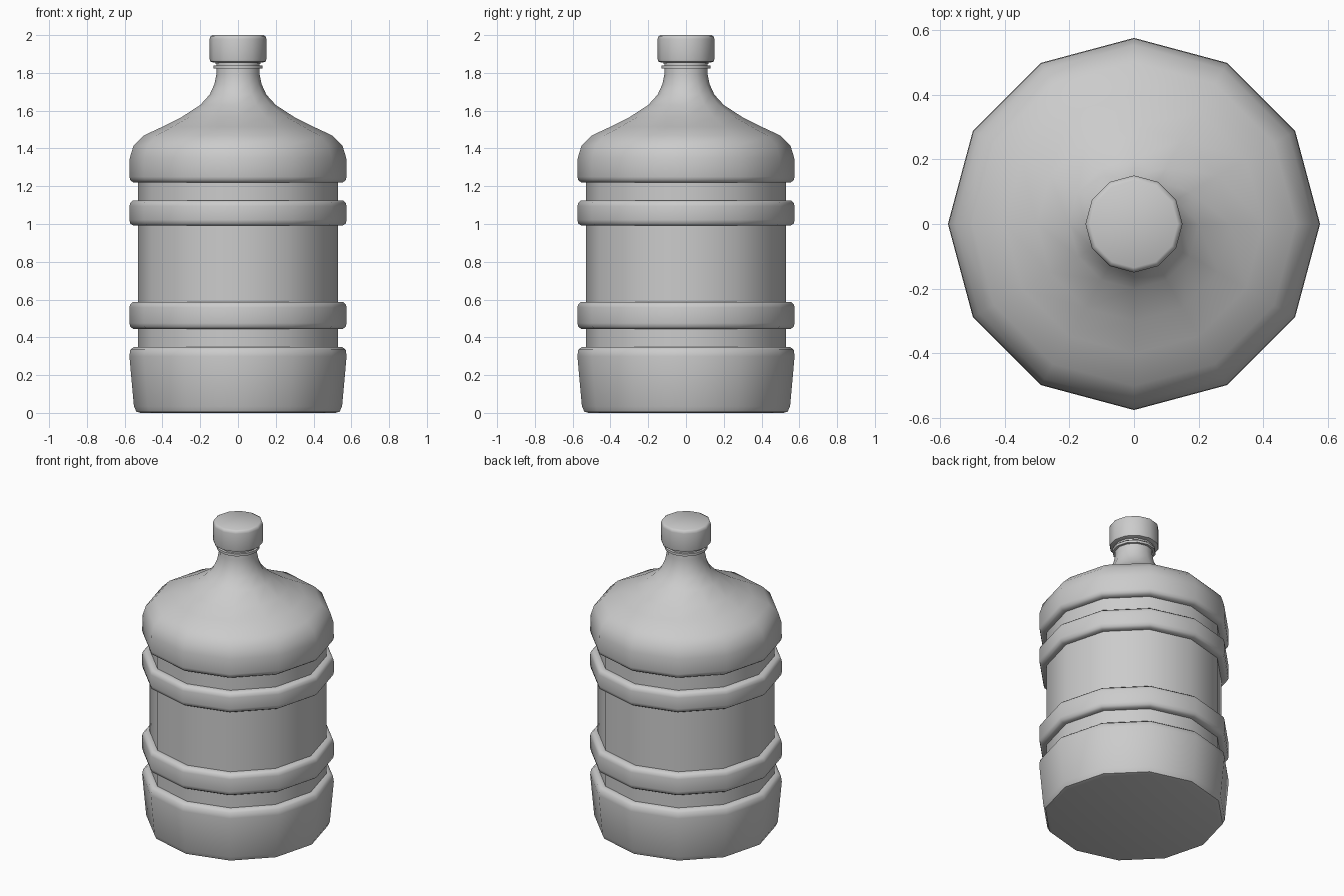
import bpy, bmesh, math

cube = bpy.data.objects.get("Cube")
if cube:
    bpy.data.objects.remove(cube, do_unlink=True)

SIDES = 12
grey = bpy.data.materials.new("plain grey")
grey.use_nodes = True
colour = (0.6, 0.6, 0.6, 1)
grey.diffuse_color = colour
grey.node_tree.nodes["Principled BSDF"].inputs["Base Color"].default_value = colour


def lathe(name, profile):
    """Revolve (radius, height) points, bottom to top, and cap both ends."""
    bm = bmesh.new()
    rings = []
    for r, z in profile:
        rings.append([bm.verts.new((r * math.cos(a), r * math.sin(a), z))
                      for a in (math.tau * i / SIDES for i in range(SIDES))])
    for low, high in zip(rings, rings[1:]):
        for i in range(SIDES):
            j = (i + 1) % SIDES
            bm.faces.new((low[i], low[j], high[j], high[i]))
    bm.faces.new(rings[0][::-1])
    bm.faces.new(rings[-1])
    mesh = bpy.data.meshes.new(name)
    bm.to_mesh(mesh)
    bm.free()
    mesh.materials.append(grey)
    obj = bpy.data.objects.new(name, mesh)
    bpy.context.collection.objects.link(obj)
    bpy.ops.object.select_all(action="DESELECT")
    obj.select_set(True)
    bpy.context.view_layer.objects.active = obj
    bpy.ops.object.shade_smooth_by_angle(angle=math.radians(50))
    return obj


def rib(z0, z1):
    """Raised band with rounded edges, rooted in the wall."""
    return [(WALL, z0), (0.555, z0), (0.57, z0 + 0.01), (0.575, z0 + 0.03),
            (0.575, z1 - 0.03), (0.57, z1 - 0.012), (0.555, z1), (WALL, z1)]


WALL = 0.53

# Bottle: foot, two ribs, shoulder and neck in one revolved skin
foot = [(0.515, 0), (0.538, 0.006), (0.551, 0.035), (0.575, 0.3),
        (0.57, 0.335), (0.55, 0.35), (WALL, 0.35)]
shoulder = [(WALL, 1.22), (0.555, 1.22), (0.57, 1.232), (0.575, 1.25),
            (0.573, 1.35), (0.553, 1.415), (0.5, 1.468), (0.4, 1.515),
            (0.3, 1.565), (0.2, 1.63), (0.15, 1.685), (0.125, 1.74),
            (0.115, 1.79), (0.115, 1.86)]
lathe("bottle", foot + rib(0.445, 0.588) + rib(0.992, 1.125) + shoulder)

# Thin collar rings under the cap
lathe("neck_ring", [(0.11, 1.822), (0.13, 1.822), (0.13, 1.838), (0.11, 1.838)])
lathe("seal_ring", [(0.11, 1.846), (0.12, 1.846), (0.12, 1.858), (0.11, 1.858)])

# Screw cap
lathe("cap", [(0.135, 1.856), (0.147, 1.86), (0.15, 1.872),
              (0.15, 1.98), (0.146, 1.994), (0.135, 2.0)])
